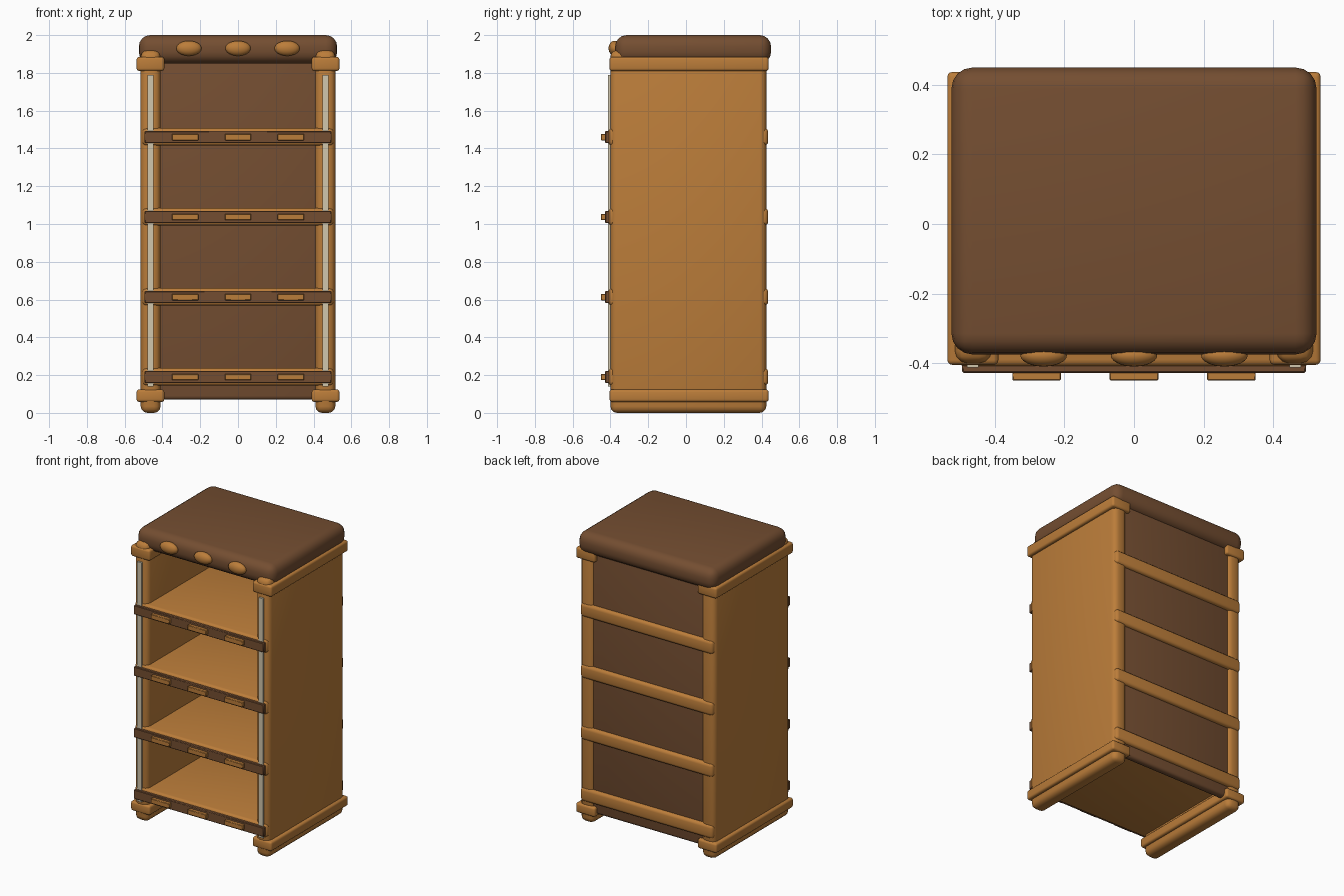
import bpy
from math import radians

cube = bpy.data.objects.get("Cube")
if cube:
    bpy.data.objects.remove(cube, do_unlink=True)


def material(name, rgb):
    m = bpy.data.materials.new(name)
    m.use_nodes = True
    m.diffuse_color = (*rgb, 1)
    bsdf = next(n for n in m.node_tree.nodes if n.type == "BSDF_PRINCIPLED")
    bsdf.inputs["Base Color"].default_value = (*rgb, 1)
    return m


LIGHT = material("light_wood", (0.50, 0.205, 0.042))
DARK = material("dark_wood", (0.175, 0.076, 0.031))
PALE = material("pale_strip", (0.64, 0.57, 0.42))


def finish(obj, name, mat):
    obj.name = name
    obj.data.materials.append(mat)
    bpy.ops.object.shade_smooth_by_angle(angle=radians(40))
    return obj


def box(name, mat, x, y, z, bevel=0.0, segments=3):
    """Rounded box spanning the (min, max) pairs x, y and z."""
    spans = (x, y, z)
    bpy.ops.mesh.primitive_cube_add(size=1, location=[(a + b) / 2 for a, b in spans])
    obj = bpy.context.object
    obj.scale = [b - a for a, b in spans]
    bpy.ops.object.transform_apply(location=False, rotation=False, scale=True)
    if bevel:
        mod = obj.modifiers.new("rounding", "BEVEL")
        mod.width = bevel
        mod.segments = segments
        bpy.ops.object.modifier_apply(modifier=mod.name)
    return finish(obj, name, mat)


# Side walls with their wrapping rails and pale front strips
for side, s in (("left", 1), ("right", -1)):
    def span(a, b):
        return tuple(sorted((s * a, s * b)))
    box(side + "_wall", LIGHT, span(0.41, 0.515), (-0.40, 0.425), (0.0, 1.92), 0.035)
    box(side + "_top_rail", LIGHT, span(0.39, 0.537), (-0.405, 0.437), (1.81, 1.885), 0.014)
    box(side + "_bottom_rail", LIGHT, span(0.39, 0.537), (-0.405, 0.437), (0.058, 0.124), 0.014)
    box(side + "_strip", PALE, span(0.447, 0.48), (-0.413, -0.39), (0.14, 1.79))

# Back panel
box("back_panel", DARK, (-0.43, 0.43), (0.36, 0.412), (0.07, 1.90), 0.02)

# Shelves with dark front trim and small inlays
for i, z in enumerate((0.19, 0.613, 1.037, 1.46)):
    n = "_%d" % (i + 1)
    box("shelf" + n, LIGHT, (-0.505, 0.505), (-0.41, 0.435), (z - 0.045, z + 0.047), 0.02)
    box("shelf_trim" + n, DARK, (-0.495, 0.495), (-0.428, -0.39), (z - 0.032, z + 0.032), 0.004, 1)
    for j, x in enumerate((-0.28, 0, 0.28)):
        box("trim_inlay%s_%d" % (n, j + 1), LIGHT, (x - 0.07, x + 0.07),
            (-0.45, -0.42), (z - 0.017, z + 0.017), 0.003, 1)

# Thick rounded top with oval studs along the front
box("top_slab", DARK, (-0.525, 0.525), (-0.375, 0.45), (1.85, 2.0), 0.06, 4)
for j, x in enumerate((-0.26, 0, 0.26)):
    bpy.ops.mesh.primitive_uv_sphere_add(segments=24, ring_count=12, location=(x, -0.378, 1.93))
    stud = bpy.context.object
    stud.scale = (0.067, 0.032, 0.04)
    bpy.ops.object.transform_apply(location=False, rotation=False, scale=True)
    finish(stud, "top_stud_%d" % (j + 1), LIGHT)
